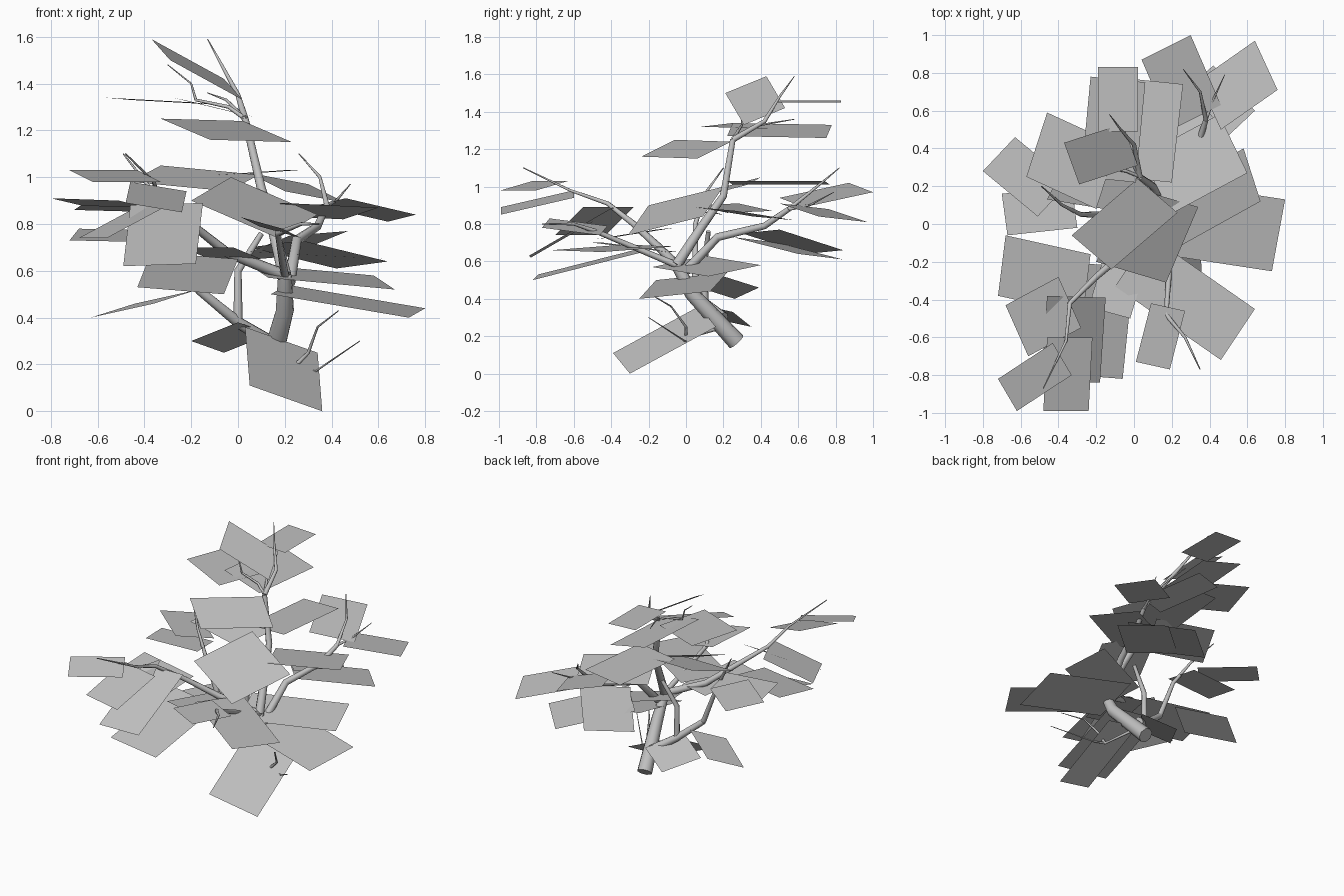
import bpy
from mathutils import Vector

default_cube = bpy.data.objects.get("Cube")
if default_cube:
    bpy.data.objects.remove(default_cube, do_unlink=True)

grey = bpy.data.materials.new("plain grey")
grey.use_nodes = True
shade = 0.53
colour = (shade, shade, shade, 1)
grey.diffuse_color = colour
grey.node_tree.nodes["Principled BSDF"].inputs["Base Color"].default_value = colour


def branch(name, thick, thin, *path):
    """A tapering round tube that runs through the path points."""
    curve = bpy.data.curves.new(name, "CURVE")
    curve.dimensions = "3D"
    curve.bevel_depth = 1
    curve.bevel_resolution = 2
    curve.use_fill_caps = True
    spline = curve.splines.new("POLY")
    spline.points.add(len(path) - 1)
    for index, (point, place) in enumerate(zip(spline.points, path)):
        point.co = (*place, 1)
        point.radius = thick + (thin - thick) * index / (len(path) - 1)
    obj = bpy.data.objects.new(name, curve)
    bpy.context.collection.objects.link(obj)
    curve.materials.append(grey)
    bpy.ops.object.select_all(action="DESELECT")
    obj.select_set(True)
    bpy.context.view_layer.objects.active = obj
    bpy.ops.object.convert(target="MESH")
    bpy.ops.object.shade_smooth_by_angle(angle=1)


def leaf(name, first, second, third):
    """A flat leaf card, a parallelogram given by three corners in order."""
    first, second, third = Vector(first), Vector(second), Vector(third)
    corners = [first, second, third, first + third - second]
    # Every card shows its upper side to the sky
    if (second - first).cross(third - second).z < 0:
        corners.reverse()
    mesh = bpy.data.meshes.new(name)
    mesh.from_pydata(corners, [], [range(len(corners))])
    mesh.materials.append(grey)
    mesh.update()
    obj = bpy.data.objects.new(name, mesh)
    bpy.context.collection.objects.link(obj)


# Leaning trunk and the leader that climbs from it
fork = (.2, -.05, .58)
crown_fork = (.03, .25, 1.25)
branch("trunk", .05, .03, (.13, .27, .17), (.2, .03, .43), fork)
branch("leader", .03, .016, fork, (.15, .08, .78), (.1, .2, .95), crown_fork)
branch("leader_tip", .016, .002, crown_fork, (0, .42, 1.35), (-.07, .5, 1.48), (-.13, .58, 1.59))

# Crown twigs
crown_joint = (-.18, .3, 1.33)
branch("crown_left_twig", .01, .006, crown_fork, (-.04, .28, 1.3), crown_joint)
branch("crown_upper_twig", .006, .002, crown_joint, (-.2, .3, 1.4), (-.3, .36, 1.48))
branch("crown_back_twig", .01, .002, crown_fork, (-.05, .4, 1.33), (-.13, .58, 1.36))

# Front limbs
branch("front_right_limb", .026, .003, fork, (-.05, -.15, .68), (-.2, -.28, .8),
       (-.34, -.42, .91), (-.36, -.62, .98), (-.48, -.87, 1.1))
branch("front_left_limb", .018, .003, fork, (.17, -.48, .76), (.27, -.6, .8), (.35, -.77, .8))

# Back limb with its side twig
back_joint = (.38, .55, .88)
branch("back_limb", .026, .014, (.22, 0, .55), (.25, .17, .73), (.34, .42, .79), back_joint)
branch("back_limb_tip", .012, .002, back_joint, (.35, .7, 1), (.26, .82, 1.1))
branch("back_limb_twig", .01, .002, back_joint, (.42, .66, .9), (.48, .79, .97))

# Low side limb
side_joint = (0, .1, .38)
side_elbow = (-.17, .05, .52)
branch("side_limb", .03, .02, (.13, .2, .3), side_joint, side_elbow)
branch("side_limb_tip", .018, .003, side_elbow, (-.28, .05, .8), (-.38, .1, .96), (-.49, .2, 1.1))
branch("side_limb_shoot", .02, .012, side_joint, (0, .1, .6), (.1, .12, .76))

# Low twigs near the foot of the trunk
foot_joint = (.24, 0, .19)
branch("foot_twig", .01, .002, (.14, .2, .25), foot_joint, (.33, 0, .17), (.52, -.2, .3))
branch("foot_shoot", .01, .002, foot_joint, (.3, 0, .25), (.34, -.08, .36), (.43, -.2, .43))

# Crown leaves
leaf("crown_top_leaf", (-.37, .43, 1.59), (-.06, .53, 1.42), (.02, .31, 1.33))
leaf("crown_upper_back_leaf", (-.19, .83, 1.46), (.02, .83, 1.45), (.02, .49, 1.45))
leaf("crown_lower_back_leaf", (-.28, .25, 1.34), (-.23, .78, 1.33), (.06, .75, 1.26))
leaf("crown_right_leaf", (-.46, .59, 1.33), (-.09, .42, 1.31), (-.2, .08, 1.32))
leaf("crown_front_leaf", (.02, .24, 1.24), (-.33, -.06, 1.25), (-.12, -.24, 1.16))
leaf("middle_back_leaf", (-.03, .77, 1.01), (.26, .74, 1.03), (.2, .22, 1.03))
leaf("middle_right_leaf", (-.46, .13, .98), (-.33, .4, 1.05), (.09, .33, 1.01))
leaf("middle_front_leaf", (-.2, -.2, .9), (-.03, .2, 1), (.34, .09, .84))

# Back leaves
leaf("back_limb_upper_leaf", (.04, .87, 1.02), (.3, 1, .97), (.46, .63, .89))
leaf("back_limb_outer_leaf", (.64, .97, .81), (.76, .71, .84), (.46, .5, .91))
leaf("back_limb_lower_leaf", (.64, .6, .64), (.42, .84, .61), (.05, .49, .7))
leaf("back_limb_steep_leaf", (.22, .3, .75), (.47, .5, .77), (.2, .84, .66))
leaf("back_limb_inner_leaf", (.45, .58, .82), (.6, .27, .87), (.19, .05, .89))

# Left leaves
leaf("left_upper_leaf", (.58, .4, .58), (.67, .12, .52), (.13, -.18, .57))
leaf("left_lower_leaf", (.8, .13, .44), (.73, -.25, .4), (.14, -.16, .5))
leaf("left_front_leaf", (.64, -.45, .65), (.46, -.72, .66), (-.1, -.33, .69))
leaf("left_front_tip_leaf", (.01, -.73, .83), (.09, -.42, .79), (.27, -.46, .74))

# Front leaves
leaf("front_limb_tip_leaf", (-.72, -.82, 1.03), (-.43, -.63, 1.03), (-.33, -.8, .98))
leaf("front_limb_end_leaf", (-.46, -.6, .98), (-.22, -.6, .94), (-.24, -.99, .85))
leaf("front_limb_outer_leaf", (-.68, -.43, .74), (-.4, -.28, .89), (-.28, -.55, .89))
leaf("front_limb_steep_leaf", (-.46, -.38, .88), (-.15, -.39, .89), (-.18, -.84, .63))
leaf("front_limb_inner_leaf", (-.24, -.44, .7), (-.02, -.5, .7), (.1, -.1, .65))
leaf("front_limb_lower_leaf", (-.06, -.82, .5), (-.43, -.79, .53), (-.37, -.2, .68))

# Right leaves
leaf("right_upper_leaf", (-.8, .28, .91), (-.63, .46, .87), (-.34, .22, .86))
leaf("right_middle_leaf", (-.7, .16, .86), (-.33, .2, .85), (-.3, -.02, .87))
leaf("right_front_leaf", (-.68, -.06, .78), (-.23, -.16, .77), (-.27, -.48, .72))
leaf("right_lower_leaf", (-.17, .2, .52), (-.36, .07, .46), (-.63, .26, .4))

# Leaves at the foot
leaf("foot_front_leaf", (.03, .07, .36), (.05, -.39, .11), (.36, -.3, 0))
leaf("foot_back_leaf", (-.2, .12, .3), (0, .02, .38), (.14, .25, .33))
